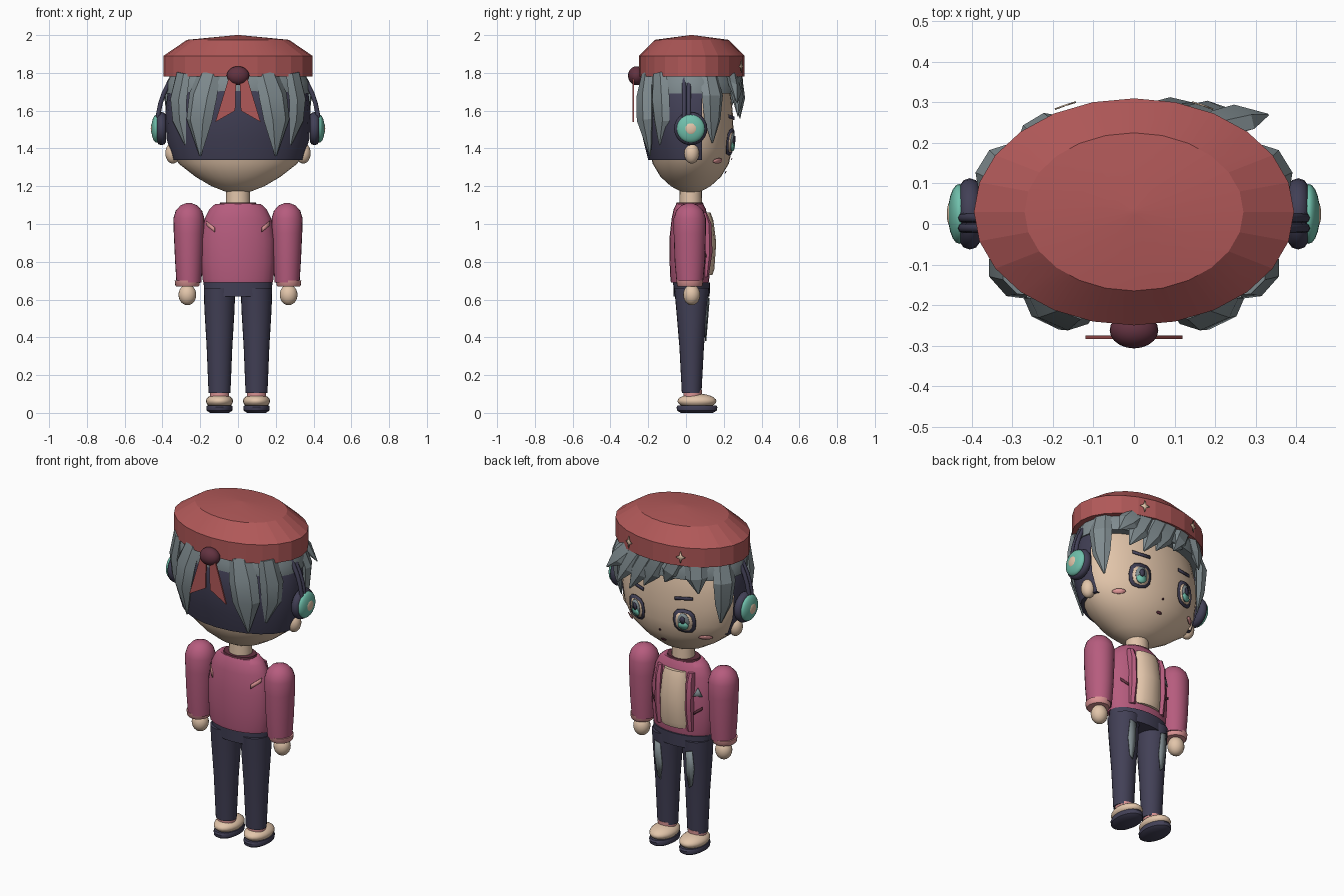
import bpy, bmesh, math
from mathutils import Vector

cube = bpy.data.objects.get("Cube")
if cube:
    bpy.data.objects.remove(cube, do_unlink=True)


def material(name, *rgb):
    lin = [((c / 255 + 0.055) / 1.055) ** 2.4 for c in rgb] + [1]
    m = bpy.data.materials.new(name)
    m.use_nodes = True
    m.diffuse_color = lin
    m.node_tree.nodes["Principled BSDF"].inputs["Base Color"].default_value = lin
    return m


RED = material("brick red", 176, 88, 88)
MAROON = material("maroon", 98, 50, 64)
PINK = material("rose pink", 182, 92, 126)
SKIN = material("skin tan", 226, 197, 170)
NAVY = material("dark navy", 66, 64, 86)
GREY = material("hair grey", 128, 140, 144)
TEAL = material("teal", 112, 192, 172)
BLUSH = material("pale pink", 222, 150, 150)


def finish(name, mat, angle=35):
    ob = bpy.context.object
    ob.name = name
    ob.data.materials.append(mat)
    bpy.ops.object.shade_smooth_by_angle(angle=math.radians(angle))
    return ob


def add_mesh(name, bm, mat, angle=35):
    me = bpy.data.meshes.new(name)
    bm.to_mesh(me)
    bm.free()
    ob = bpy.data.objects.new(name, me)
    bpy.context.collection.objects.link(ob)
    bpy.ops.object.select_all(action="DESELECT")
    ob.select_set(True)
    bpy.context.view_layer.objects.active = ob
    return finish(name, mat, angle)


def bridge(name, rings, mat, angle=35, keep_below_y=None):
    """Skin a list of vertex rings and cap both ends."""
    bm = bmesh.new()
    rows = [[bm.verts.new(p) for p in r] for r in rings]
    n = len(rows[0])
    for a, b in zip(rows, rows[1:]):
        for i in range(n):
            bm.faces.new((a[i], a[(i + 1) % n], b[(i + 1) % n], b[i]))
    bm.faces.new(rows[0][::-1])
    bm.faces.new(rows[-1])
    bmesh.ops.recalc_face_normals(bm, faces=bm.faces)
    if keep_below_y is not None:
        bmesh.ops.bisect_plane(bm, geom=bm.verts[:] + bm.edges[:] + bm.faces[:],
                               plane_co=(0, keep_below_y, 0), plane_no=(0, 1, 0), clear_outer=True)
    return add_mesh(name, bm, mat, angle)


def loft(name, rings, mat, cx=0, cy=0.02, n=24, **kw):
    """Stack of ellipses given as (z, rx, ry)."""
    turns = [math.tau * i / n for i in range(n)]
    return bridge(name, [[(cx + rx * math.cos(t), cy + ry * math.sin(t), z) for t in turns]
                         for z, rx, ry in rings], mat, **kw)


def lock(name, points, mat=GREY):
    """Tapered faceted hair lock along points (x, y, z, half width)."""
    pos = [Vector(p[:3]) for p in points]
    rings = []
    for i, p in enumerate(pos):
        along = (pos[min(i + 1, len(pos) - 1)] - pos[max(i - 1, 0)]).normalized()
        out = Vector((p.x, 1.8 * (p.y - 0.02), 0)).normalized()
        side = along.cross(out).normalized()
        w = points[i][3]
        rings.append([p + side * w * math.cos(k * math.tau / 6) + out * w * 0.5 * math.sin(k * math.tau / 6)
                      for k in range(6)])
    return bridge(name, rings, mat, angle=20)


def ball(name, at, size, mat):
    bpy.ops.mesh.primitive_uv_sphere_add(segments=20, ring_count=12, location=at)
    bpy.context.object.scale = size
    return finish(name, mat, 40)


def plate(name, rings, poly, mat, lift=0.01, face=1, cx=0, cy=0.02):
    """Thin patch laid on a loft; poly holds (x, z) points."""
    def on_surface(x, z):
        for (z0, a0, b0), (z1, a1, b1) in zip(rings, rings[1:]):
            if z0 <= z <= z1:
                f = (z - z0) / (z1 - z0)
                rx, ry = a0 + f * (a1 - a0), b0 + f * (b1 - b0)
                u = min(1, abs(x - cx) / rx)
                return (x, cy + face * (ry * math.sqrt(1 - u * u) + lift), z)
        return (x, cy, z)
    bm = bmesh.new()
    rim = [bm.verts.new(on_surface(*p)) for p in poly]
    mid = bm.verts.new(on_surface(sum(p[0] for p in poly) / len(poly), sum(p[1] for p in poly) / len(poly)))
    for a, b in zip(rim, rim[1:] + rim[:1]):
        bm.faces.new((a, b, mid))
    ob = add_mesh(name, bm, mat)
    ob.modifiers.new("thickness", "SOLIDIFY").thickness = 0.004


def oval(x, z, w, h, n=12, power=1.0):
    def sp(v):
        return math.copysign(abs(v) ** power, v)
    return [(x + w * sp(math.cos(i * math.tau / n)), z + h * sp(math.sin(i * math.tau / n))) for i in range(n)]


def bar(x0, z0, x1, z1, h):
    return [(x0, z0 - h), (x1, z1 - h), (x1, z1 + h), (x0, z0 + h)]


# head and neck
HEAD = [(1.165, .05, .04), (1.2, .14, .105), (1.25, .225, .16), (1.32, .315, .202), (1.4, .355, .22),
        (1.5, .37, .226), (1.6, .365, .222), (1.7, .34, .21), (1.8, .28, .18), (1.88, .15, .1)]
loft("head", HEAD, SKIN, cy=.025, n=32, angle=50)
loft("neck", [(1.07, .065, .06), (1.2, .062, .058)], SKIN, cy=.025)

# hair cap, fringe band and beret
loft("hair_cap", [(1.34, .345, .22), (1.45, .378, .248), (1.58, .385, .266), (1.7, .372, .262), (1.85, .3, .2)],
     NAVY, keep_below_y=.085)
loft("hair_band", [(1.69, .379, .265), (1.75, .378, .268), (1.84, .33, .23)], GREY, cy=.025)
BERET = [(1.78, .395, .28), (1.89, .395, .28), (1.975, .27, .195), (2, .01, .008)]
loft("beret", BERET, RED, cy=.03, angle=10)

# beret bobble, ribbon tails and star clips
ball("bobble", (0, -.262, 1.785), (.06, .045, .05), MAROON)
for s in (1, -1):
    tail = [(.01, 1.77), (.05, 1.77), (.12, 1.54), (.015, 1.6)]
    bridge("ribbon_tail", [[(s * x, y, z) for x, z in tail] for y in (-.284, -.275)], RED)
    star = [(s * .17 + r * math.sin(i * math.pi / 4), 1.835 + 1.4 * r * math.cos(i * math.pi / 4))
            for i, r in enumerate((.026, .01) * 4)]
    plate("star_clip", BERET, star, SKIN, cy=.03, lift=.012)

# hair locks at back and sides
for s in (1, -1):
    for name, pts in {
        "back_lock": [(.15, -.2, 1.8, .06), (.185, -.215, 1.68, .08), (.205, -.215, 1.55, .075), (.2, -.19, 1.36, .005)],
        "rear_side_lock": [(.29, -.14, 1.8, .05), (.315, -.135, 1.66, .065), (.31, -.13, 1.55, .055), (.28, -.14, 1.42, .005)],
        "front_side_lock": [(.32, .12, 1.8, .05), (.35, .14, 1.68, .065), (.345, .14, 1.55, .05), (.325, .14, 1.43, .005)],
    }.items():
        lock(name, [(s * x, y, z, w) for x, y, z, w in pts])

# swept bangs
for x, tip_x, tip_y, tip_z in [(-.22, -.25, .24, 1.62), (-.12, -.05, .27, 1.65), (-.02, .08, .28, 1.6),
                               (.05, .17, .285, 1.56), (.13, .26, .275, 1.57), (.18, .33, .27, 1.64)]:
    y = .03 + .27 * math.sqrt(1 - (x / .39) ** 2)
    lock("bang_lock", [(x, y - .03, 1.8, .06), ((x + tip_x) / 2, (y + tip_y) / 2 - .01, (1.8 + tip_z) / 2, .06),
                       (tip_x, tip_y, tip_z, .004)])

# face details, ears and headphones
for s in (1, -1):
    def on_face(name, poly, mat, lift):
        plate(name, HEAD, poly, mat, lift, cy=.025)
    ex = s * .155
    on_face("eye_outline", oval(ex, 1.435, .062, .072, power=.75), NAVY, .012)
    on_face("eye_white", oval(ex, 1.432, .046, .054, power=.75), SKIN, .016)
    on_face("iris_upper", oval(ex, 1.435, .032, .05), GREY, .02)
    on_face("iris_lower", oval(ex, 1.41, .028, .024), TEAL, .024)
    on_face("pupil", oval(ex, 1.445, .015, .022), NAVY, .028)
    on_face("eyebrow", bar(s * .1, 1.56, s * .2, 1.57, .009), NAVY, .012)
    on_face("cheek", oval(s * .245, 1.335, .03, .014), BLUSH, .01)
    ball("ear", (s * .345, .03, 1.375), (.04, .04, .055), SKIN)
    bpy.ops.mesh.primitive_torus_add(location=(s * .405, .025, 1.505), rotation=(0, math.pi / 2, 0), major_radius=.062,
                                     minor_radius=.026, major_segments=24, minor_segments=10)
    finish("ear_cushion", NAVY, 50)
    ball("ear_cup", (s * .431, .025, 1.505), (.028, .074, .074), TEAL)
    ball("ear_cup_centre", (s * .448, .025, 1.505), (.014, .036, .036), SKIN)
plate("mouth", HEAD, oval(0, 1.275, .017, .007), MAROON, .008, cy=.025)
plate("nose", HEAD, oval(0, 1.345, .006, .006, 6), MAROON, .008, cy=.025)
for y in (-.01, .015):
    curve = bpy.data.curves.new("headphone_band", "CURVE")
    curve.dimensions, curve.bevel_depth, curve.bevel_resolution = "3D", .012, 2
    path = curve.splines.new("POLY")
    path.points.add(24)
    for i, p in enumerate(path.points):
        t = math.pi * i / 24
        p.co = (.425 * math.cos(t), y, 1.53 + .42 * math.sin(t), 1)
    curve.materials.append(NAVY)
    bpy.context.collection.objects.link(bpy.data.objects.new("headphone_band", curve))

# jacket
TORSO = [(.69, .183, .1), (.71, .188, .103), (.8, .195, .107), (.92, .195, .108), (1.03, .175, .096),
         (1.08, .15, .085), (1.105, .122, .072)]
loft("jacket", TORSO, PINK, angle=50)
loft("collar", [(1.095, .1, .075), (1.115, .095, .07)], MAROON)
loft("shirt_front", [(.73, .085, .04), (.76, .09, .05), (.9, .09, .06), (1.02, .08, .045), (1.06, .07, .03)],
     SKIN, cy=.1, n=12)
for s in (1, -1):
    loft("jacket_edge", [(.72, .022, .03), (.85, .026, .05), (1, .024, .045), (1.06, .02, .02)],
         PINK, cx=s * .1, cy=.09, n=8)
    plate("back_slash", TORSO, bar(s * .168, 1.005, s * .125, .97, .012), BLUSH, .006, face=-1)
    plate("pocket_slash", TORSO, bar(s * .165, .86, s * .125, .83, .008), MAROON, .006)
plate("badge", TORSO, [(-.165, .93), (-.12, .93), (-.142, .98)], GREY, .006)

# arms and hands
for s in (1, -1):
    loft("sleeve", [(.69, .066, .07), (.8, .073, .08), (.95, .08, .085), (1.03, .082, .085), (1.07, .07, .072),
                    (1.098, .045, .046), (1.11, .015, .015)], PINK, cx=s * .26, angle=60)
    loft("cuff", [(.668, .058, .062), (.675, .064, .068), (.7, .067, .071)], BLUSH, cx=s * .268)
    ball("hand", (s * .268, .03, .625), (.047, .045, .055), SKIN)

# trousers, socks and shoes
loft("waist", [(.615, .178, .095), (.69, .182, .098)], NAVY, cy=.03)
LEG = [(.105, .058, .052), (.35, .068, .065), (.55, .08, .082), (.66, .083, .092)]
for s in (1, -1):
    loft("trouser_leg", LEG, NAVY, cx=s * .098, cy=.03, angle=50)
    patch = [(s * x, z) for x, z in ((.085, .6), (.125, .61), (.13, .5), (.115, .4), (.095, .38), (.08, .47))]
    plate("thigh_patch", LEG, patch, GREY, .006, cx=s * .098, cy=.03)
    loft("sock", [(.075, .05, .048), (.12, .052, .05)], BLUSH, cx=s * .098, cy=.035)
    ball("shoe", (s * .098, .058, .062), (.072, .103, .04), SKIN)
    loft("sole", [(0, .05, .085), (.012, .068, .105), (.03, .07, .108), (.04, .066, .102)], NAVY, cx=s * .098, cy=.058)
